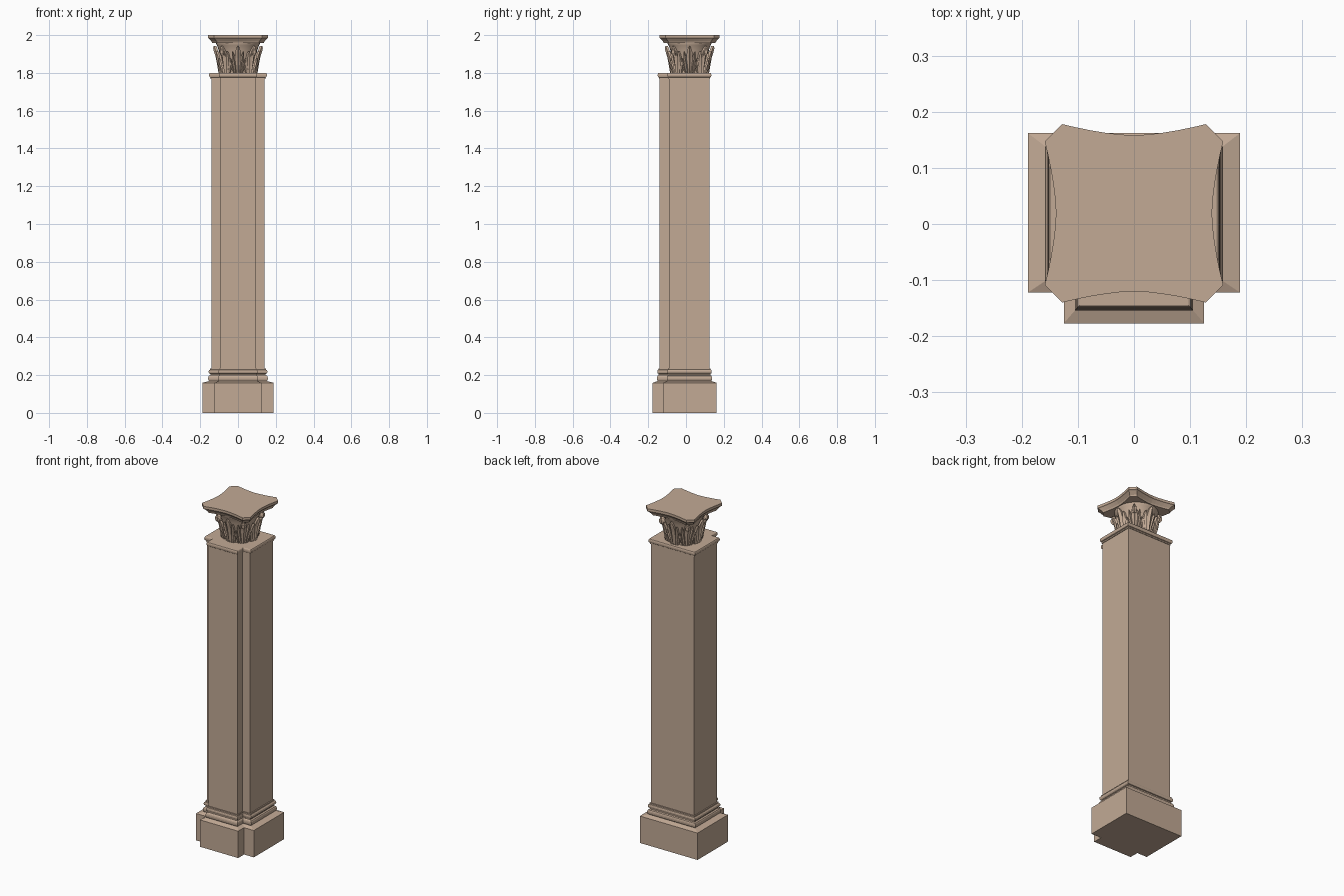
import bpy, bmesh, math

if "Cube" in bpy.data.objects:
    bpy.data.objects.remove(bpy.data.objects["Cube"])

CY = 0.019  # centre of the capital in y

stone = bpy.data.materials.new("warm_stone")
stone.diffuse_color = (0.54, 0.40, 0.30, 1)
stone.use_nodes = True
stone.node_tree.nodes["Principled BSDF"].inputs["Base Color"].default_value = stone.diffuse_color


def make_object(name, bm):
    bmesh.ops.recalc_face_normals(bm, faces=bm.faces[:])
    me = bpy.data.meshes.new(name)
    bm.to_mesh(me)
    bm.free()
    ob = bpy.data.objects.new(name, me)
    bpy.context.collection.objects.link(ob)
    me.materials.append(stone)
    return ob


def loft(name, rings):
    """Skin a stack of equal-length closed rings and cap both ends."""
    bm = bmesh.new()
    vs = [[bm.verts.new(p) for p in ring] for ring in rings]
    n = len(vs[0])
    for a, b in zip(vs, vs[1:]):
        for i in range(n):
            j = (i + 1) % n
            bm.faces.new((a[i], a[j], b[j], b[i]))
    bm.faces.new(vs[0][::-1])
    bm.faces.new(vs[-1])
    return make_object(name, bm)


def footprint(t, z):
    """Pier outline with front strip: t=0 is the shaft, t=1 the plinth."""
    shaft = (0.141, 0.094, 0.125, -0.090, -0.141)
    plinth = (0.189, 0.125, 0.162, -0.122, -0.177)
    xm, xs, yb, ys, yf = (a + (b - a) * t for a, b in zip(shaft, plinth))
    half = [(xm, yb), (xm, ys), (xs, ys), (xs, yf)]
    pts = half + [(-x, y) for x, y in reversed(half)]
    return [(x, y, z) for x, y in pts]


def roll(t0, t1, z0, z1, n=6):
    """Half-round moulding profile bulging from t0 to t1."""
    return [(t0 + (t1 - t0) * math.sin(math.pi * i / n),
             (z0 + z1) / 2 - (z1 - z0) / 2 * math.cos(math.pi * i / n))
            for i in range(n + 1)]


def moulding(name, profile):
    return loft(name, [footprint(t, z) for t, z in profile])


# plinth, base mouldings, shaft and neck moulding
moulding("plinth", [(1, 0), (1, 0.159), (0.3, 0.168)])
moulding("base_moulding", [(0.25, 0.160)] + roll(0.18, 0.36, 0.168, 0.198)
         + [(0.1, 0.200), (0.1, 0.206)] + roll(0.14, 0.30, 0.207, 0.229)
         + [(0.13, 0.230), (0.13, 0.236)])
moulding("shaft", [(0, 0.22), (0, 1.79)])
moulding("neck_moulding", [(0.08, 1.768), (0.08, 1.775)]
         + roll(0.10, 0.25, 1.776, 1.800))


# round bell of the capital
def circle(r, z, n=32):
    return [(r * math.cos(2 * math.pi * i / n),
             CY + r * math.sin(2 * math.pi * i / n), z) for i in range(n)]


bell = loft("capital_bell", [circle(r, z) for r, z in (
    (0.088, 1.795), (0.090, 1.84), (0.095, 1.88), (0.102, 1.92),
    (0.111, 1.945), (0.116, 1.955), (0.116, 1.962))])
bell.data.shade_smooth()
bell.data.set_sharp_from_angle(angle=math.radians(40))


# abacus with concave sides and clipped corners
def abacus_ring(scale, z, n=10):
    pts = []
    for side in range(4):
        a = side * math.pi / 2
        for i in range(n + 1):
            s = -1 + 2 * i / n
            u, d = 0.128 * s, 0.139 + 0.020 * abs(s) ** 1.6
            pts.append((scale * (d * math.cos(a) - u * math.sin(a)),
                        CY + scale * (d * math.sin(a) + u * math.cos(a)), z))
    return pts


loft("abacus", [abacus_ring(s, z) for s, z in (
    (0.86, 1.958), (0.88, 1.966), (0.97, 1.982), (1, 1.985), (1, 2.0))])


# acanthus leaves: ridged blades, rows are (sideways, half width, radius, z)
def blade(bm, angle, rows, side=1):
    ca, sa = math.cos(angle), math.sin(angle)
    grid = []
    for off, w, r, z in rows:
        row = []
        for k, ridge in ((-1, 0), (-0.45, 0.004), (0, 0.011), (0.45, 0.004), (1, 0)):
            u, d = side * off + k * w, r + ridge * min(1, w / 0.010)
            row.append((d * ca - u * sa, CY + d * sa + u * ca, z))
        back = [((r - 0.012) * ca - (side * off + k * w) * sa,
                 CY + (r - 0.012) * sa + (side * off + k * w) * ca, z)
                for k in (1, -1)]
        grid.append([bm.verts.new(p) for p in row + back])
    n = len(grid[0])
    for a, b in zip(grid, grid[1:]):
        for i in range(n):
            bm.faces.new((a[i], a[(i + 1) % n], b[(i + 1) % n], b[i]))
    bm.faces.new(grid[0])
    bm.faces.new(grid[-1])


CENTRE = [(0, 0.008, 0.094, 1.797), (0, 0.013, 0.099, 1.84), (0, 0.017, 0.106, 1.88),
          (0, 0.014, 0.117, 1.915), (0, 0.008, 0.123, 1.932), (0, 0.001, 0.127, 1.942)]
INNER = [(0.012, 0.006, 0.094, 1.797), (0.017, 0.009, 0.097, 1.84),
         (0.023, 0.010, 0.103, 1.875), (0.027, 0.006, 0.111, 1.900),
         (0.029, 0.001, 0.116, 1.913)]
OUTER = [(0.022, 0.005, 0.090, 1.797), (0.028, 0.007, 0.093, 1.825),
         (0.034, 0.007, 0.098, 1.850), (0.039, 0.001, 0.103, 1.875)]
# small curled tip that rolls over in front of each diagonal leaf
CURL = [(0, 0.010, 0.116, 1.893), (0, 0.013, 0.124, 1.905),
        (0, 0.012, 0.126, 1.922), (0, 0.006, 0.118, 1.932)]

for i in range(8):
    bm = bmesh.new()
    ang = i * math.pi / 4
    blade(bm, ang, CENTRE)
    for side in (-1, 1):
        blade(bm, ang, INNER, side)
        blade(bm, ang, OUTER, side)
    if i % 2:
        blade(bm, ang, CURL)
    make_object(f"capital_leaf_{i + 1}", bm)
